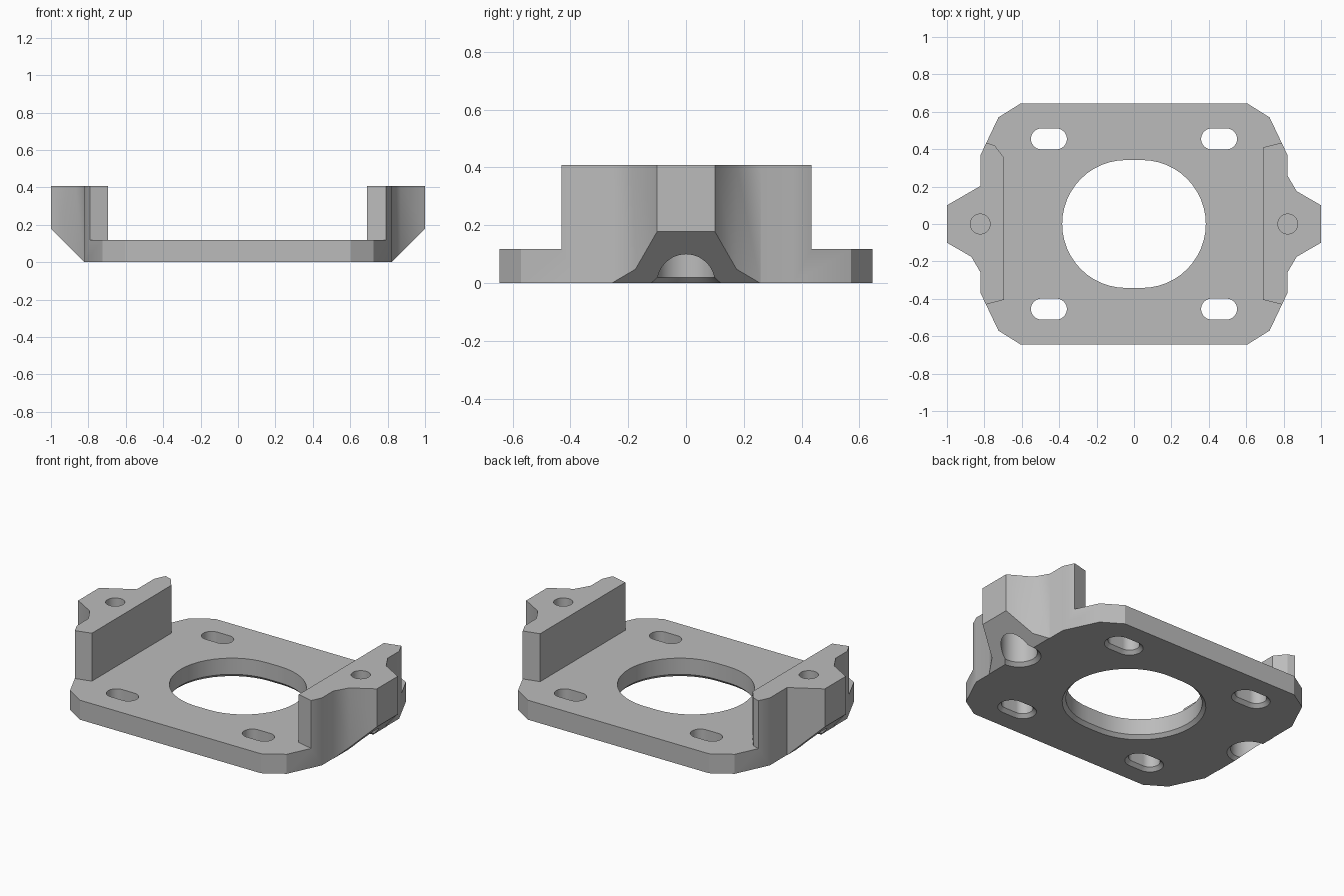
import bpy, bmesh, math

cube = bpy.data.objects.get("Cube")
if cube:
    bpy.data.objects.remove(cube, do_unlink=True)

grey = bpy.data.materials.new("plain grey")
grey.use_nodes = True
colour = (0.5, 0.5, 0.5, 1)
grey.diffuse_color = colour
grey.node_tree.nodes["Principled BSDF"].inputs["Base Color"].default_value = colour


def loft(name, rings):
    """Closed solid through matching rings of 3D points."""
    bm = bmesh.new()
    loops = [[bm.verts.new(p) for p in ring] for ring in rings]
    n = len(loops[0])
    for low, high in zip(loops, loops[1:]):
        for i in range(n):
            j = (i + 1) % n
            bm.faces.new((low[i], low[j], high[j], high[i]))
    bm.faces.new(loops[0][::-1])
    bm.faces.new(loops[-1])
    bmesh.ops.recalc_face_normals(bm, faces=bm.faces)
    mesh = bpy.data.meshes.new(name)
    bm.to_mesh(mesh)
    bm.free()
    mesh.materials.append(grey)
    obj = bpy.data.objects.new(name, mesh)
    bpy.context.collection.objects.link(obj)
    return obj


def prism(name, outline, z0, z1):
    return loft(name, [[(x, y, z) for x, y in outline] for z in (z0, z1)])


def slot(cx, cy, r, half, z, seg=24):
    """Ring of a rounded slot stretched along x."""
    pts = []
    for side, start in ((1, -math.pi / 2), (-1, math.pi / 2)):
        for i in range(seg + 1):
            a = start + math.pi * i / seg
            pts.append((cx + side * half + r * math.cos(a), cy + r * math.sin(a), z))
    return pts if half else [p for i, p in enumerate(pts) if i not in (seg, 2 * seg + 1)]


def hole(cx, cy, r, half, top):
    """Cutter with a small chamfer at the underside."""
    return loft("hole_cutter", [slot(cx, cy, r + 0.03, half, -0.01),
                                slot(cx, cy, r, half, 0.02),
                                slot(cx, cy, r, half, top)])


def cut(target, cutter):
    mod = target.modifiers.new("cut", "BOOLEAN")
    mod.operation = "DIFFERENCE"
    mod.solver = "EXACT"
    mod.object = cutter
    bpy.context.view_layer.objects.active = target
    bpy.ops.object.modifier_apply(modifier=mod.name)
    bpy.data.objects.remove(cutter, do_unlink=True)


# Full-height body from the plan outline
quarter = [(0.605, 0.645), (0.725, 0.57), (0.82, 0.37),
           (0.82, 0.26), (0.87, 0.175), (1, 0.1)]
left_back = quarter[:3] + [(0.82, 0.204), (1, 0.1)]
outline = (quarter + [(x, -y) for x, y in quarter[::-1]]
           + [(-x, -y) for x, y in quarter]
           + [(-x, y) for x, y in left_back[::-1]])
bracket = prism("motor_bracket", outline, 0, 0.408)

# Clear everything above the plate except the two end uprights
clearance = [(0.69, 0.41), (0.79, 0.435), (1.2, 0.54), (1.2, 1),
             (-1.2, 1), (-1.2, 0.54), (-0.79, 0.435), (-0.745, 0.42),
             (-0.695, 0.355), (-0.695, -0.405), (-0.79, -0.43), (-1.2, -0.52),
             (-1.2, -1), (1.2, -1), (1.2, -0.52), (0.79, -0.43), (0.69, -0.405)]
cut(bracket, prism("clearance_cutter", clearance, 0.118, 0.6))

for side in (-1, 1):
    # Sloped underside of each lug
    wedge = [(0.722, -0.1), (1.3, 0.478), (1.3, -0.1)]
    cut(bracket, loft("slope_cutter", [[(side * x, y, z) for x, z in wedge]
                                       for y in (-0.3, 0.3)]))
    # Screw head recess below and blind screw hole above
    cut(bracket, hole(side * 0.822, 0, 0.1, 0, 0.24))
    cut(bracket, loft("screw_cutter", [slot(side * 0.822, 0, 0.053, 0, z, 16)
                                       for z in (0.25, 0.5)]))
    # Mounting slots
    for end in (-1, 1):
        cut(bracket, hole(side * 0.455, end * 0.455, 0.056, 0.04, 0.3))

# Large central opening
cut(bracket, hole(0, 0, 0.342, 0.042, 0.6))

bpy.ops.object.select_all(action="DESELECT")
bracket.select_set(True)
bpy.context.view_layer.objects.active = bracket
bpy.ops.object.shade_smooth_by_angle(angle=math.radians(31))
